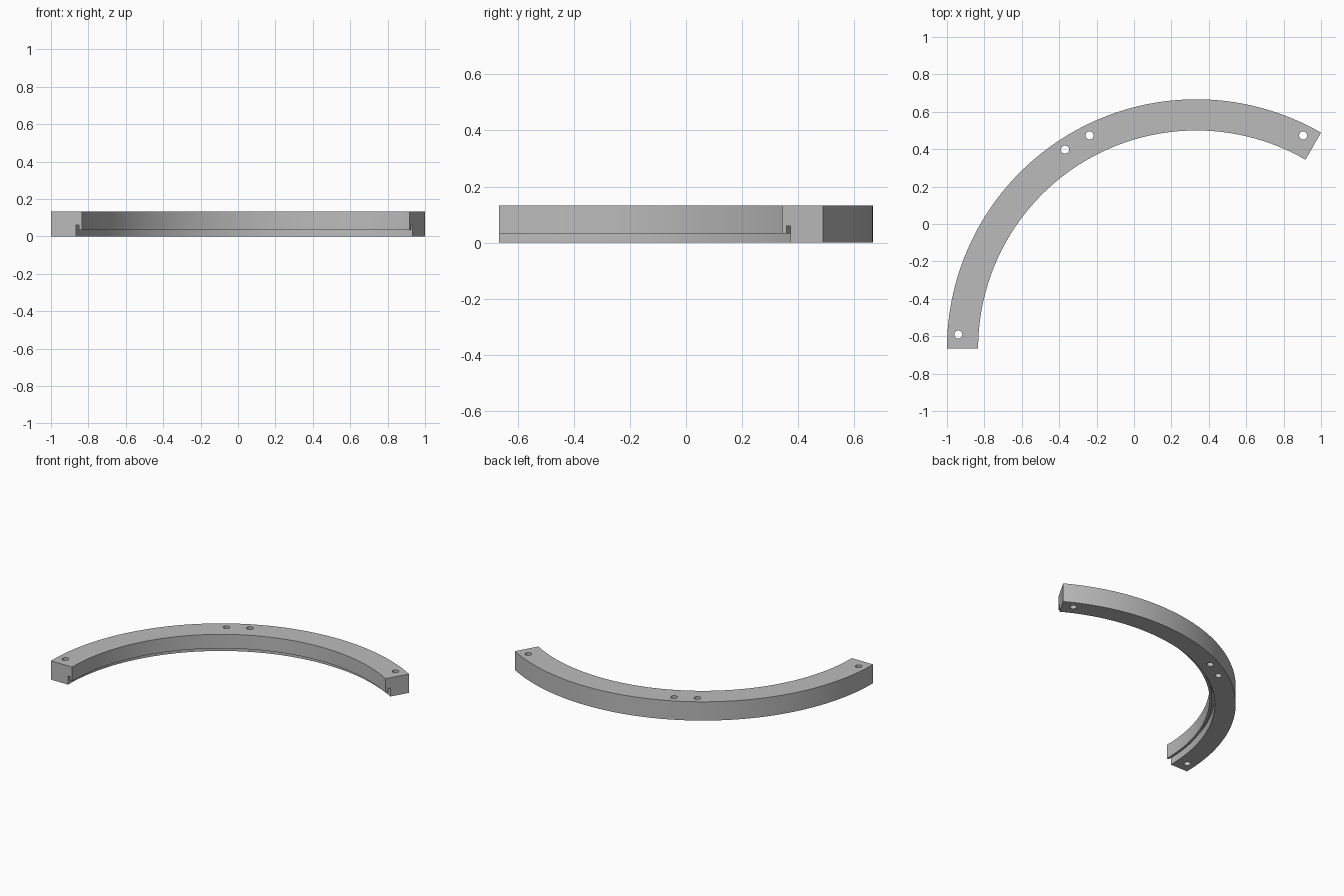
import bpy, bmesh, math
from mathutils import Vector

cube = bpy.data.objects.get("Cube")
if cube:
    bpy.data.objects.remove(cube, do_unlink=True)

CENTRE = Vector((1 / 3, -2 / 3, 0))
START, END, STEPS = 60, 180, 96
HEIGHT = 0.1333


def polar(radius, degrees, z):
    a = math.radians(degrees)
    return CENTRE + Vector((radius * math.cos(a), radius * math.sin(a), z))


def new_object(name, bm):
    bmesh.ops.recalc_face_normals(bm, faces=bm.faces)
    mesh = bpy.data.meshes.new(name)
    bm.to_mesh(mesh)
    bm.free()
    obj = bpy.data.objects.new(name, mesh)
    bpy.context.collection.objects.link(obj)
    return obj


grey = bpy.data.materials.new("light_grey")
grey.use_nodes = True
colour = (0.5, 0.5, 0.5, 1)
grey.diffuse_color = colour
grey.node_tree.nodes["Principled BSDF"].inputs["Base Color"].default_value = colour

# Ring section as (radius, height): stepped inner edge with a groove behind the lip
profile = [(1.3333, 0), (1.3333, HEIGHT), (1.1667, HEIGHT), (1.1667, 0.0333),
           (1.183, 0.0333), (1.183, 0.06), (1.2, 0.06), (1.2, 0)]

# Sweep the section around the arc and cap both ends
bm = bmesh.new()
rings = []
for i in range(STEPS + 1):
    angle = START + (END - START) * i / STEPS
    rings.append([bm.verts.new(polar(r, angle, z)) for r, z in profile])
n = len(profile)
for a, b in zip(rings, rings[1:]):
    for j in range(n):
        k = (j + 1) % n
        bm.faces.new((a[j], a[k], b[k], b[j]))
bm.faces.new(rings[0])
bm.faces.new(rings[-1])
arc = new_object("arc_segment", bm)
arc.data.materials.append(grey)

# Bolt holes: a pair at the middle and one near each end
bm = bmesh.new()
for angle in (63.4, 116.6, 123.4, 176.6):
    made = bmesh.ops.create_cone(bm, cap_ends=True, segments=32, radius1=0.0215,
                                 radius2=0.0215, depth=0.4)
    bmesh.ops.translate(bm, verts=made["verts"], vec=polar(1.275, angle, HEIGHT / 2))
cutter = new_object("bolt_hole_cutter", bm)
cutter.data.materials.append(grey)

cut = arc.modifiers.new("bolt_holes", "BOOLEAN")
cut.operation = "DIFFERENCE"
cut.solver = "EXACT"
cut.object = cutter

# Apply the cut, remove the cutter and smooth the curved walls
bpy.ops.object.select_all(action="DESELECT")
arc.select_set(True)
bpy.context.view_layer.objects.active = arc
bpy.ops.object.modifier_apply(modifier=cut.name)
bpy.data.objects.remove(cutter, do_unlink=True)
bpy.ops.object.shade_smooth_by_angle(angle=math.radians(30))
